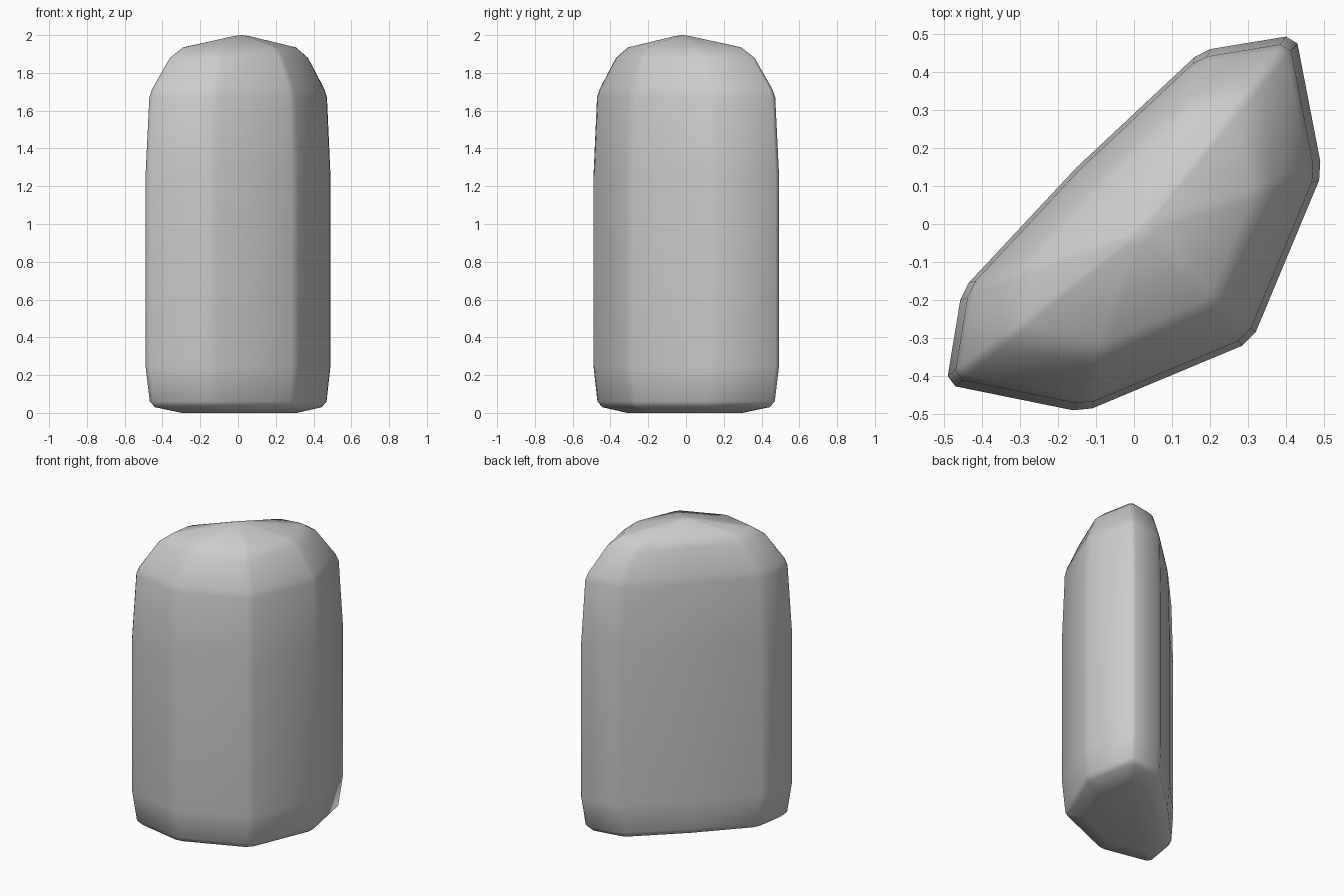
import bpy, bmesh

if "Cube" in bpy.data.objects:
    bpy.data.objects.remove(bpy.data.objects["Cube"])

# Plan outline of the stone, counter-clockwise, with bevelled corners
outline = [(-0.49, -0.40), (-0.47, -0.427), (-0.16, -0.49), (-0.11, -0.485),
           (0.285, -0.32), (0.32, -0.285), (0.487, 0.115), (0.49, 0.165),
           (0.43, 0.475), (0.40, 0.493), (0.20, 0.46), (0.16, 0.44),
           (-0.15, 0.15), (-0.435, -0.155), (-0.457, -0.20)]

# Vertical profile: height and scale of the outline
profile = [(0.0, 0.62), (0.03, 0.90), (0.06, 0.955), (0.25, 1.0), (1.25, 1.0),
           (1.67, 0.96), (1.715, 0.93), (1.88, 0.745), (1.935, 0.61), (1.995, 0.08)]

bm = bmesh.new()
rings = []
for z, s in profile:
    k = 0.02 * (1 - s)
    rings.append([bm.verts.new((x * s + k, y * s - k, z)) for x, y in outline])

# Walls between neighbouring rings
n = len(outline)
for a, b in zip(rings, rings[1:]):
    for i in range(n):
        j = (i + 1) % n
        bm.faces.new((a[i], a[j], b[j], b[i]))

# Flat base and shallow peak
bm.faces.new(rings[0][::-1])
peak = bm.verts.new((0.02, -0.02, 2.0))
for i in range(n):
    bm.faces.new((rings[-1][i], rings[-1][(i + 1) % n], peak))

bmesh.ops.recalc_face_normals(bm, faces=bm.faces)
for f in bm.faces:
    f.smooth = True
mesh = bpy.data.meshes.new("standing_stone")
bm.to_mesh(mesh)
bm.free()
stone = bpy.data.objects.new("standing_stone", mesh)
bpy.context.collection.objects.link(stone)
